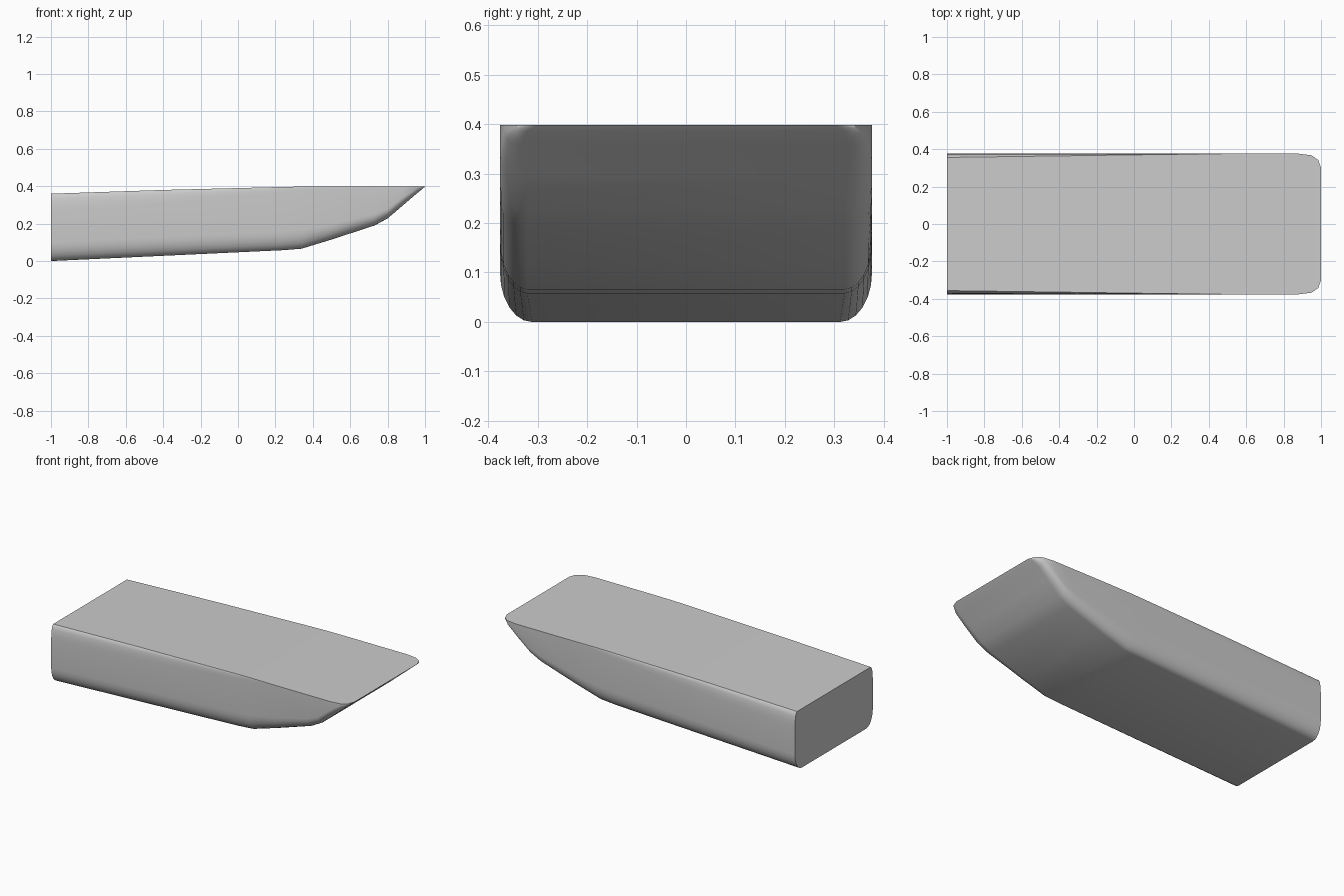
import bpy, bmesh, math

cube = bpy.data.objects.get("Cube")
if cube:
    bpy.data.objects.remove(cube)

grey = bpy.data.materials.new("plain grey")
grey.use_nodes = True
colour = (0.6, 0.6, 0.6, 1)
grey.diffuse_color = colour
grey.node_tree.nodes["Principled BSDF"].inputs["Base Color"].default_value = colour

# Hull stations: x, keel height, deck height, half width,
# bilge width, bilge height, gunwale width, gunwale height
STATIONS = [
    (-1.0, 0.0, 0.36, 0.376, 0.065, 0.1, 0.02, 0.09),
    (-0.4, 0.028, 0.38, 0.376, 0.06, 0.1, 0.012, 0.07),
    (0.24, 0.058, 0.396, 0.376, 0.055, 0.1, 0.003, 0.03),
    (0.34, 0.066, 0.398, 0.376, 0.055, 0.1, 0.002, 0.02),
    (0.5, 0.115, 0.398, 0.376, 0.055, 0.08, 0, 0.01),
    (0.73, 0.19, 0.398, 0.376, 0.055, 0.06, 0, 0.01),
    (0.8, 0.228, 0.398, 0.376, 0.055, 0.05, 0, 0.01),
    (0.88, 0.296, 0.398, 0.376, 0.05, 0.045, 0, 0.01),
    (0.95, 0.356, 0.398, 0.367, 0.035, 0.03, 0, 0.005),
    (0.985, 0.385, 0.398, 0.342, 0.02, 0.01, 0, 0.001),
    (1.0, 0.398, 0.398, 0.3, 0, 0, 0, 0),
]


def section(x, keel, deck, half, bw, bh, gw, gh):
    """Closed cross-section ring with rounded bilges and gunwales."""
    side = [(half - bw * (1 - math.sin(a)), keel + bh * (1 - math.cos(a)))
            for a in (math.radians(15 * k) for k in range(7))]
    side += [(half - gw * (1 - math.cos(a)), deck - gh * (1 - math.sin(a)))
             for a in (math.radians(22.5 * k) for k in range(5))]
    ring = side + [(-y, z) for y, z in reversed(side)]
    return [(x, y, z) for y, z in ring]


# Loft the hull, closing the stern with a flat transom
bm = bmesh.new()
rings = [[bm.verts.new(p) for p in section(*s)] for s in STATIONS]
count = len(rings[0])
for a, b in zip(rings, rings[1:]):
    for i in range(count):
        j = (i + 1) % count
        bm.faces.new((a[i], a[j], b[j], b[i]))
bm.faces.new(rings[0])
bmesh.ops.remove_doubles(bm, verts=bm.verts[:], dist=0.0005)
bmesh.ops.recalc_face_normals(bm, faces=bm.faces[:])

mesh = bpy.data.meshes.new("hull")
bm.to_mesh(mesh)
bm.free()
mesh.materials.append(grey)
hull = bpy.data.objects.new("hull", mesh)
bpy.context.collection.objects.link(hull)

# Smooth rounded sides, crisp deck edge and transom
bpy.ops.object.select_all(action="DESELECT")
hull.select_set(True)
bpy.context.view_layer.objects.active = hull
bpy.ops.object.shade_smooth_by_angle(angle=math.radians(30))
